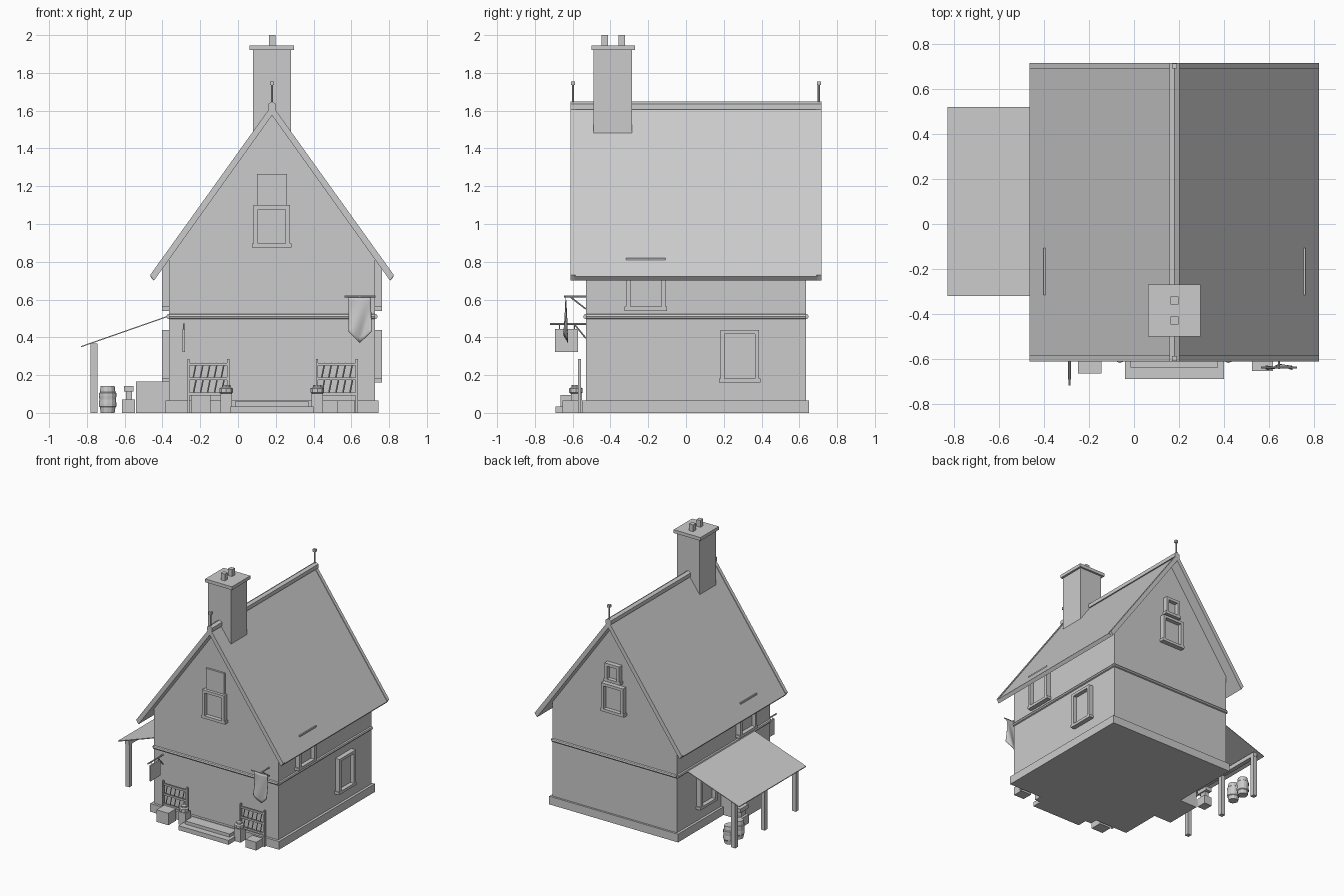
import bpy, bmesh, math
from mathutils import Vector

if "Cube" in bpy.data.objects:
    bpy.data.objects.remove(bpy.data.objects["Cube"])

mat = bpy.data.materials.new("plain_grey")
mat.use_nodes = True
GREY = (0.6, 0.6, 0.6, 1)
mat.diffuse_color = GREY
mat.node_tree.nodes["Principled BSDF"].inputs["Base Color"].default_value = GREY

MID = 0.18            # x of the ridge
FRONT, BACK = -0.53, 0.635
LEFT, RIGHT = 0.725, -0.365


def finish(name, bm):
    bmesh.ops.recalc_face_normals(bm, faces=bm.faces)
    me = bpy.data.meshes.new(name)
    bm.to_mesh(me)
    bm.free()
    me.materials.append(mat)
    ob = bpy.data.objects.new(name, me)
    bpy.context.collection.objects.link(ob)
    return ob


def add_box(bm, x, y, z):
    """Box from (min, max) pairs."""
    verts = bmesh.ops.create_cube(bm, size=1)["verts"]
    for v in verts:
        v.co = [(a + b) / 2 + c * (b - a) for c, (a, b) in zip(v.co, (x, y, z))]


def box(name, x, y, z):
    bm = bmesh.new()
    add_box(bm, x, y, z)
    return finish(name, bm)


def add_rod(bm, a, b, r, sides=6):
    a, b = Vector(a), Vector(b)
    verts = bmesh.ops.create_cone(bm, cap_ends=True, segments=sides, radius1=r,
                                  radius2=r, depth=(b - a).length)["verts"]
    turn = (b - a).to_track_quat("Z", "Y")
    for v in verts:
        v.co = turn @ v.co + (a + b) / 2


def prism(name, pts, y0, y1):
    """Extrude an x, z profile along y."""
    bm = bmesh.new()
    face = bm.faces.new([bm.verts.new((x, y0, z)) for x, z in pts])
    out = bmesh.ops.extrude_face_region(bm, geom=[face])["geom"]
    for v in out:
        if isinstance(v, bmesh.types.BMVert):
            v.co.y = y1
    return finish(name, bm)


def lathe(name, pts, centre, sides=12):
    """Spin an r, z profile about a vertical axis."""
    bm = bmesh.new()
    rings = [[bm.verts.new((centre[0] + r * math.cos(math.tau * i / sides),
                            centre[1] + r * math.sin(math.tau * i / sides), z))
              for i in range(sides)] for r, z in pts]
    for lo, hi in zip(rings, rings[1:]):
        for i in range(sides):
            j = (i + 1) % sides
            bm.faces.new((lo[i], lo[j], hi[j], hi[i]))
    bm.faces.new(rings[0])
    bm.faces.new(rings[-1])
    return finish(name, bm)


# Walls, plinth and floor trim
prism("walls", [(RIGHT, 0), (LEFT, 0), (LEFT, 0.83), (MID, 1.59), (RIGHT, 0.83)], FRONT, BACK)
box("plinth", (-0.385, 0.745), (-0.55, 0.65), (0, 0.065))
bm = bmesh.new()
corners = [(RIGHT, FRONT), (LEFT, FRONT), (LEFT, BACK), (RIGHT, BACK)]
for i, a in enumerate(corners):
    b = corners[(i + 1) % 4]
    add_rod(bm, (*a, 0.51), (*b, 0.51), 0.014, 8)
finish("floor_trim", bm)

# Roof slab, verge boards and ridge


def roof_profile(grow):
    half = [(0.645, 0.722 + grow), (0.625, 0.70)]
    return ([(MID, 1.622 + grow)] + [(MID + x, z) for x, z in half] + [(MID, 1.575)]
            + [(MID - x, z) for x, z in reversed(half)])


prism("roof", roof_profile(0), -0.59, 0.695)
for label, y0, y1 in (("front", -0.612, -0.585), ("back", 0.69, 0.717)):
    prism(label + "_verge_board", roof_profile(0.008), y0, y1)
    y = (y0 + y1) / 2
    bm = bmesh.new()
    add_rod(bm, (MID, y, 1.62), (MID, y, 1.74), 0.006)
    add_box(bm, (MID - 0.011, MID + 0.011), (y - 0.011, y + 0.011), (1.735, 1.755))
    finish(label + "_finial", bm)
prism("ridge_cap", [(MID - 0.022, 1.605), (MID + 0.022, 1.605), (MID + 0.022, 1.635),
                    (MID, 1.648), (MID - 0.022, 1.635)], -0.612, 0.717)

# Chimney
box("chimney_stack", (0.08, 0.28), (-0.49, -0.285), (1.4, 1.925))
box("chimney_cap", (0.062, 0.297), (-0.5, -0.27), (1.92, 1.946))
for i, y in enumerate((-0.43, -0.34)):
    box(f"chimney_pot_{i + 1}", (0.163, 0.198), (y - 0.018, y + 0.018), (1.94, 2))


# Windows: a frame around an open pane, set against one wall
def window(name, axis, wall, out, u, z, t=0.022, depth=0.038):
    bm = bmesh.new()
    d = tuple(sorted((wall - out * 0.01, wall + out * depth)))
    pane = tuple(sorted((wall - out * 0.01, wall + out * 0.006)))
    mid = (u[0] + 0.008, u[1] - 0.008)
    parts = [((mid[0], mid[0] + t), z, d), ((mid[1] - t, mid[1]), z, d),
             (mid, (z[1] - t, z[1]), d), (u, (z[0], z[0] + t), d), (mid, z, pane)]
    for pu, pz, pd in parts:
        if axis == "x":
            add_box(bm, pd, pu, pz)
        else:
            add_box(bm, pu, pd, pz)
    finish(name, bm)


for label, wall, out in (("left", LEFT, 1), ("right", RIGHT, -1)):
    window(label + "_lower_window", "x", wall, out, (0.175, 0.395), (0.16, 0.44))
    window(label + "_upper_window", "x", wall, out, (-0.325, -0.1), (0.54, 0.82))
window("front_gable_window", "y", FRONT, -1, (0.075, 0.282), (0.875, 1.1))
box("front_gable_panel", (0.1, 0.26), (FRONT - 0.015, FRONT), (1.1, 1.265))
window("back_gable_window", "y", BACK, 1, (0.075, 0.282), (0.875, 1.1))
window("back_vent_window", "y", BACK, 1, (0.108, 0.252), (1.12, 1.265))

# Front steps
box("lower_step", (-0.04, 0.4), (-0.69, -0.54), (0, 0.035))
box("upper_step", (-0.015, 0.375), (-0.64, -0.54), (0.03, 0.06))

# Trellises and lamp pedestals either side of the steps
for label, x0 in (("right", -0.262), ("left", 0.418)):
    bm = bmesh.new()
    for x in (x0, x0 + 0.21):
        add_box(bm, (x - 0.006, x + 0.006), (-0.572, -0.556), (0, 0.285))
    for z in (0.1, 0.18, 0.258):
        add_box(bm, (x0, x0 + 0.21), (-0.57, -0.558), (z - 0.007, z + 0.007))
    for i in range(5):
        x = x0 + 0.025 + i * 0.037
        for z in (0.1, 0.185):
            add_rod(bm, (x, -0.566, z), (x + 0.016, -0.566, z + 0.08), 0.004, 4)
    finish(label + "_trellis", bm)
for label, x in (("right", -0.063), ("left", 0.42)):
    box(label + "_pedestal", (x - 0.03, x + 0.03), (-0.61, -0.55), (0, 0.102))
    lathe(label + "_lamp", [(0.024, 0.1), (0.036, 0.108), (0.036, 0.13),
                            (0.022, 0.136), (0.022, 0.148)], (x, -0.583), 8)
box("right_crate", (-0.25, -0.145), (-0.665, -0.57), (0, 0.095))
box("left_crate", (0.525, 0.618), (-0.655, -0.57), (0, 0.065))

# Hanging sign
SX = -0.287
bm = bmesh.new()
add_rod(bm, (SX, FRONT, 0.47), (SX, -0.72, 0.47), 0.006)
add_rod(bm, (SX, FRONT, 0.395), (SX, -0.59, 0.468), 0.004)
for y in (-0.67, -0.59):
    add_rod(bm, (SX, y, 0.44), (SX, y, 0.47), 0.003, 4)
finish("sign_bracket", bm)
box("sign_board", (SX - 0.006, SX + 0.006), (-0.693, -0.572), (0.322, 0.445))

# Banner with a wavy, pointed cloth
bm = bmesh.new()
add_rod(bm, (0.645, FRONT, 0.617), (0.645, -0.645, 0.617), 0.005)
add_rod(bm, (0.645, FRONT, 0.55), (0.645, -0.61, 0.612), 0.004)
add_rod(bm, (0.565, -0.64, 0.617), (0.727, -0.64, 0.617), 0.005)
finish("banner_pole", bm)
bm = bmesh.new()
N = 10
grid = []
for i in range(N + 1):
    u = i / N
    bottom = 0.37 + 0.06 * abs(2 * u - 1)
    grid.append([bm.verts.new((0.585 + 0.12 * u,
                               -0.638 + 0.012 * (j / N) * math.sin(7 * u + 4 * j / N),
                               0.615 + (bottom - 0.615) * j / N)) for j in range(N + 1)])
for i in range(N):
    for j in range(N):
        bm.faces.new((grid[i][j], grid[i + 1][j], grid[i + 1][j + 1], grid[i][j + 1]))
cloth = finish("banner_cloth", bm)
cloth.data.shade_smooth()
cloth.modifiers.new("thickness", "SOLIDIFY").thickness = 0.003

# Lean-to canopy on posts
prism("canopy", [(-0.83, 0.348), (-0.36, 0.512), (-0.36, 0.518), (-0.83, 0.354)], -0.32, 0.52)
box("canopy_beam", (-0.78, -0.745), (-0.3, 0.5), (0.335, 0.368))
for i, y in enumerate((-0.28, 0.11, 0.48)):
    box(f"canopy_post_{i + 1}", (-0.78, -0.745), (y - 0.0175, y + 0.0175), (0, 0.366))

# Workshop goods beneath the canopy
for i, y in enumerate((0.33, 0.44)):
    barrel = lathe(f"barrel_{i + 1}", [(0.037, 0), (0.041, 0.03), (0.046, 0.035), (0.046, 0.05),
                                       (0.044, 0.07), (0.046, 0.09), (0.046, 0.105),
                                       (0.041, 0.11), (0.037, 0.142)], (-0.69, y))
box("hearth", (-0.54, -0.36), (-0.22, 0.08), (0, 0.165))
bm = bmesh.new()
add_box(bm, (-0.614, -0.545), (0.09, 0.17), (0, 0.07))
add_box(bm, (-0.594, -0.562), (0.105, 0.155), (0.07, 0.115))
add_box(bm, (-0.604, -0.552), (0.08, 0.18), (0.113, 0.143))
finish("anvil_and_block", bm)
